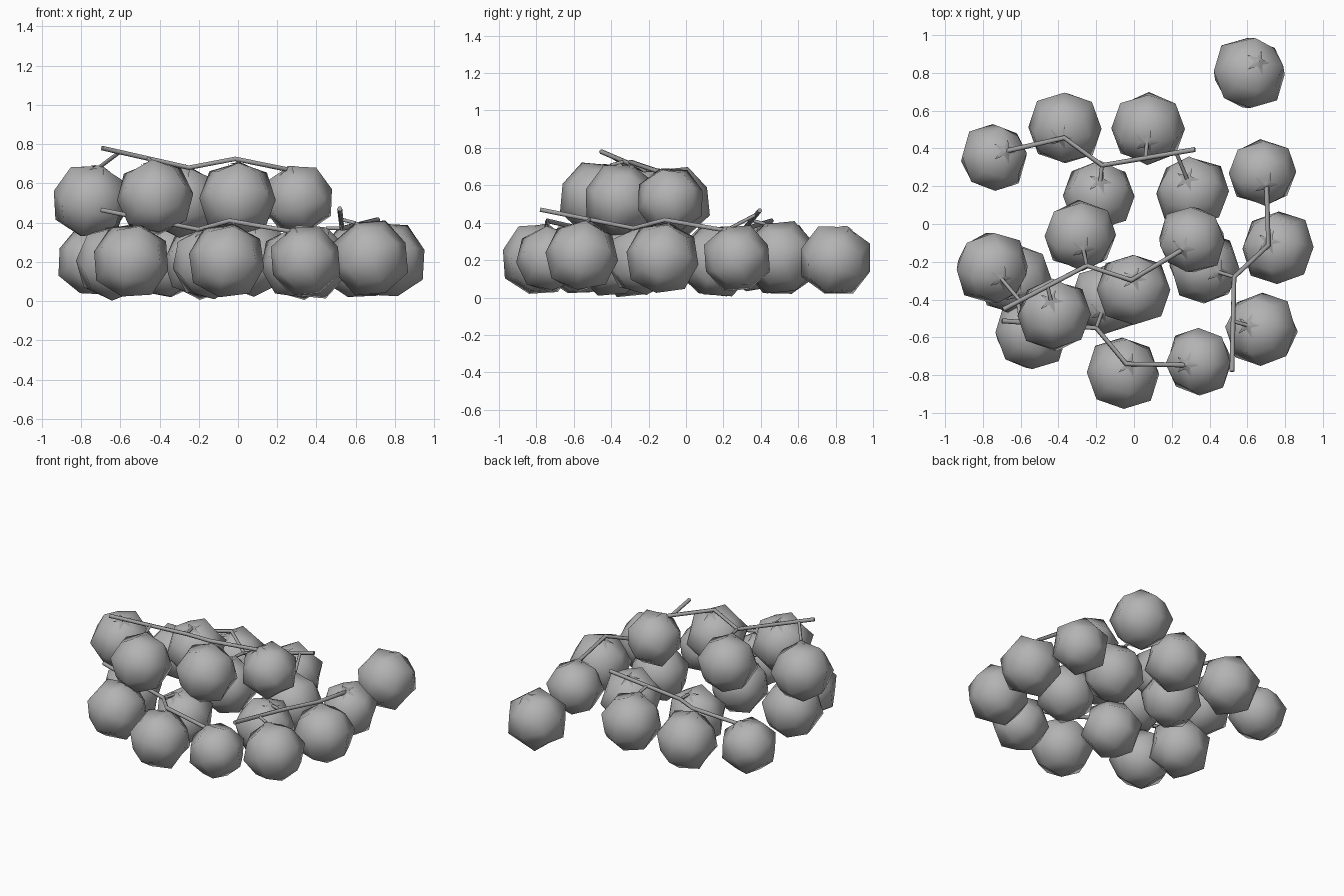
import bpy
import bmesh
from math import sin, cos, pi, sqrt, radians
from mathutils import Matrix, Vector
from mathutils.geometry import intersect_point_line

default_cube = bpy.data.objects.get("Cube")
if default_cube:
    bpy.data.objects.remove(default_cube, do_unlink=True)


def make_material(name, value):
    material = bpy.data.materials.new(name)
    material.use_nodes = True
    colour = (value, value, value, 1)
    material.diffuse_color = colour
    material.node_tree.nodes["Principled BSDF"].inputs["Base Color"].default_value = colour
    return material


fruit_grey = make_material("fruit grey", 0.45)
stem_grey = make_material("stem grey", 0.36)


def add_mesh_object(name, bm, material, smooth, centre, pole):
    """Store the mesh, placed at centre with its top tilted to the pole."""
    bm.normal_update()
    mesh = bpy.data.meshes.new(name)
    bm.to_mesh(mesh)
    bm.free()
    for polygon in mesh.polygons:
        polygon.use_smooth = smooth
    mesh.materials.append(material)
    obj = bpy.data.objects.new(name, mesh)
    obj.location = centre
    obj.rotation_euler = Vector((0, 0, 1)).rotation_difference(pole).to_euler()
    bpy.context.collection.objects.link(obj)


def add_fruit(name, centre, pole, radius):
    """Low-poly ball: a cube divided once, its edges and corners drawn in."""
    bm = bmesh.new()
    bmesh.ops.create_cube(bm, size=2)
    bmesh.ops.subdivide_edges(bm, edges=bm.edges[:], cuts=1, use_grid_fill=True)
    shrink = {1: 1, 2: 3 / 4, 3: 5 / 9}
    for vert in bm.verts:
        outward_axes = sum(abs(value) > 0.5 for value in vert.co)
        vert.co *= radius * shrink[outward_axes]
    add_mesh_object(name, bm, fruit_grey, True, centre, pole)


def add_calyx(name, centre, pole, radius):
    """Five-pointed leaf star resting on top of a fruit."""
    bm = bmesh.new()
    top = radius + 0.004
    hub = bm.verts.new((0, 0, top))
    rim = []
    for i in range(10):
        reach = 0.025 if i % 2 else 0.07
        angle = i * pi / 5
        rim.append(bm.verts.new((reach * cos(angle), reach * sin(angle), top - 0.4 * reach)))
    for i, vert in enumerate(rim):
        bm.faces.new((hub, vert, rim[(i + 1) % len(rim)]))
    add_mesh_object(name, bm, stem_grey, False, centre, pole)


def add_stem(name, points, thickness):
    """Angular rod through the given points."""
    curve = bpy.data.curves.new(name, "CURVE")
    curve.dimensions = "3D"
    curve.bevel_depth = thickness
    curve.bevel_resolution = 1
    curve.use_fill_caps = True
    spline = curve.splines.new("POLY")
    spline.points.add(len(points) - 1)
    for target, point in zip(spline.points, points):
        target.co = (*point, 1)
    curve.materials.append(stem_grey)
    obj = bpy.data.objects.new(name, curve)
    bpy.context.collection.objects.link(obj)


def nearest_on_vine(point, vine):
    candidates = []
    for start, end in zip(vine, vine[1:]):
        _, factor = intersect_point_line(point, start, end)
        candidates.append(start.lerp(end, min(max(factor, 0), 1)))
    return min(candidates, key=lambda spot: (spot - point).length)


def pole_towards(offset, radius):
    """Upward direction whose calyx leans a little towards the offset."""
    lean = offset.to_2d()
    if lean.length > 0.08:
        lean = lean.normalized() * 0.08
    return Vector((lean.x, lean.y, sqrt(radius ** 2 - lean.length_squared)))


def add_topped_fruit(label, centre, pole, radius):
    add_fruit(label + "_fruit", centre, pole, radius)
    add_calyx(label + "_calyx", centre, pole, radius)


# One truss around its middle bend: zigzag vine and five hanging fruits
VINE = [(-.48, .18, -.01), (-.165, .185, .045), (0, 0, 0), (.5, -.02, .1)]
FRUITS = {
    "tip": ((-.55, .16, -.16), .18),
    "bend": ((-.15, .235, -.16), .195),
    "outer": ((.28, .14, -.15), .195),
    "inner": ((-.05, -.155, -.17), .19),
    "end": ((.44, -.24, -.17), .195),
}

# The truss repeats, turned about the vertical
TRUSSES = {
    "back": ((-.17, .31, .365), 12),
    "upper": ((-.25, -.22, .68), 210),
    "front": ((-.2, -.55, .365), 178),
    "left": ((.53, -.28, .37), 271),
}

for truss, (position, turn) in TRUSSES.items():
    place = Matrix.Translation(position) @ Matrix.Rotation(radians(turn), 4, "Z")
    vine = [place @ Vector(point) for point in VINE]
    add_stem(truss + "_vine", vine, 0.013)
    for part, (spot, radius) in FRUITS.items():
        # The left truss has lost its end fruit
        if (truss, part) == ("left", "end"):
            continue
        label = truss + "_" + part
        centre = place @ Vector(spot)
        # The front outer fruit is pushed in under its vine
        if (truss, part) == ("front", "outer"):
            centre += Vector((-.06, .1, -.01))
        joint = nearest_on_vine(centre, vine)
        pole = pole_towards(joint - centre, radius)
        add_topped_fruit(label, centre, pole, radius)
        add_stem(label + "_stalk", [centre + pole, joint], 0.01)

# Fallen fruit lying on its own
add_topped_fruit("loose", Vector((.61, .8, .2)), pole_towards(Vector((.06, .07, 0)), .195), .195)
